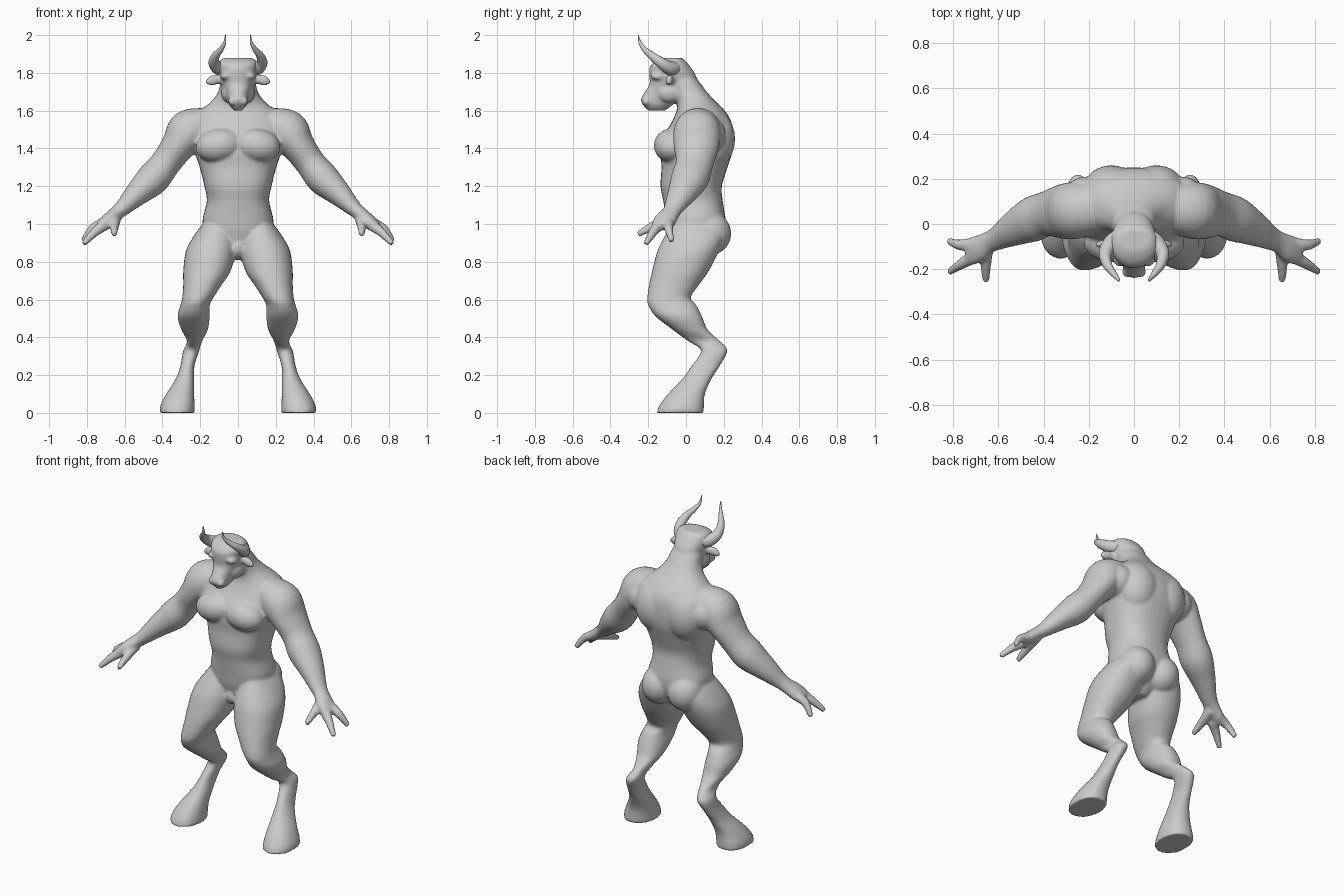
import bpy, bmesh, math
from mathutils import Vector, Matrix

N = 32


def spline(rows, steps=5):
    """Catmull-Rom through rows of numbers."""
    out = []
    for i in range(len(rows) - 1):
        p = [rows[max(i - 1, 0)], rows[i], rows[i + 1], rows[min(i + 2, len(rows) - 1)]]
        for k in range(steps):
            t = k / steps
            out.append([0.5 * (2 * b + (c - a) * t + (2 * a - 5 * b + 4 * c - d) * t * t
                               + (3 * b - a - 3 * c + d) * t ** 3) for a, b, c, d in zip(*p)])
    return out + [list(rows[-1])]


def circle(power):
    pts = []
    for i in range(N):
        a = 2 * math.pi * i / N
        c, s = math.cos(a), math.sin(a)
        pts.append((math.copysign(abs(c) ** (2 / power), c), math.copysign(abs(s) ** (2 / power), s)))
    return pts


def skin(bm, rings):
    vs = [[bm.verts.new(p) for p in r] for r in rings]
    for a, b in zip(vs, vs[1:]):
        for i in range(N):
            j = (i + 1) % N
            bm.faces.new((a[i], a[j], b[j], b[i]))
    bm.faces.new(vs[0][::-1])
    bm.faces.new(vs[-1])


def stack(bm, rows, power=2.0):
    """Horizontal slices: z, x0, x1, y0, y1."""
    shape = circle(power)
    skin(bm, [[Vector(((x0 + x1) / 2 + c * (x1 - x0) / 2, (y0 + y1) / 2 + s * (y1 - y0) / 2, z))
               for c, s in shape] for z, x0, x1, y0, y1 in spline(rows)])


def tube(bm, rows, ref=(0, 1, 0)):
    """Sweep: x, y, z, radius across, radius along ref."""
    rows = spline(rows)
    pts = [Vector(r[:3]) for r in rows]
    rings = []
    for i, r in enumerate(rows):
        t = (pts[min(i + 1, len(pts) - 1)] - pts[max(i - 1, 0)]).normalized()
        v = Vector(ref)
        v = (v - t * v.dot(t)).normalized()
        u = t.cross(v)
        rings.append([pts[i] + u * c * r[3] + v * s * r[4] for c, s in circle(2)])
    skin(bm, rings)


def ball(bm, loc, size, tilt=0):
    m = Matrix.Translation(loc) @ Matrix.Rotation(tilt, 4, 'Y') @ Matrix.Diagonal((*size, 1))
    bmesh.ops.create_uvsphere(bm, u_segments=24, v_segments=16, radius=1, matrix=m)


def mirror(bm):
    geo = bmesh.ops.duplicate(bm, geom=bm.verts[:] + bm.edges[:] + bm.faces[:])['geom']
    for v in geo:
        if isinstance(v, bmesh.types.BMVert):
            v.co.x = -v.co.x


def finish(bm, name):
    bmesh.ops.recalc_face_normals(bm, faces=bm.faces[:])
    for f in bm.faces:
        f.smooth = True
    me = bpy.data.meshes.new(name)
    bm.to_mesh(me)
    bm.free()
    ob = bpy.data.objects.new(name, me)
    bpy.context.collection.objects.link(ob)
    return ob


body = bmesh.new()

# leg: thigh, bent knee, hock and hoof
stack(body, [
    (1.02, .05, .17, -.06, .16), (.95, .02, .225, -.105, .20), (.86, .01, .275, -.15, .175),
    (.75, .04, .29, -.18, .12), (.68, .085, .29, -.195, .07), (.61, .13, .295, -.205, .025),
    (.57, .15, .305, -.20, .055), (.51, .15, .32, -.16, .085), (.44, .16, .30, -.07, .115),
    (.38, .19, .27, .01, .18), (.33, .205, .29, .08, .22), (.25, .23, .305, .03, .18),
    (.18, .232, .33, -.02, .135), (.10, .232, .38, -.095, .10), (.04, .23, .41, -.14, .095),
    (0, .23, .415, -.155, .095)], 2.2)

# arm from shoulder to palm
tube(body, [
    (.15, .07, 1.54, .08, .10), (.255, .06, 1.49, .118, .125), (.32, .055, 1.41, .09, .12),
    (.385, .045, 1.32, .08, .10), (.45, .02, 1.24, .087, .10), (.53, -.02, 1.165, .067, .078),
    (.60, -.06, 1.095, .046, .055), (.64, -.08, 1.06, .038, .048), (.69, -.11, 1.02, .035, .06),
    (.735, -.13, .985, .024, .055)])

# two fingers and thumb
for pts in ([(.70, -.09, 1.01), (.77, -.092, .975), (.82, -.075, .91)],
            [(.70, -.14, 1.0), (.76, -.175, .955), (.817, -.212, .895)],
            [(.65, -.09, 1.03), (.655, -.18, .985), (.655, -.255, .945)]):
    tube(body, [(*p, r, r) for p, r in zip(pts, (.032, .024, .015))])

# ear
tube(body, [(.07, -.075, 1.765, .018, .018), (.115, -.085, 1.765, .026, .02),
            (.145, -.09, 1.757, .026, .018), (.172, -.09, 1.748, .008, .008)])

# chest, buttock, shoulder blade, cheek, brow and nostril masses
ball(body, (.10, -.075, 1.415), (.125, .095, .09), .15)
ball(body, (.09, .125, .95), (.105, .115, .115))
ball(body, (.10, .14, 1.45), (.13, .12, .16))
ball(body, (.22, .10, 1.47), (.09, .11, .10))
ball(body, (.045, -.085, 1.695), (.045, .07, .055))
ball(body, (.062, -.15, 1.785), (.035, .04, .02), .25)
ball(body, (.028, -.212, 1.65), (.026, .024, .024))
mirror(body)

# torso and neck
stack(body, [(z, -x, x, y0, y1) for z, x, y0, y1 in (
    (.81, .04, -.03, .09), (.87, .10, -.07, .15), (.95, .17, -.095, .20), (1.02, .188, -.105, .21),
    (1.12, .165, -.12, .195), (1.20, .178, -.135, .19), (1.30, .203, -.13, .22),
    (1.38, .23, -.135, .245), (1.46, .25, -.12, .25), (1.54, .25, -.075, .24),
    (1.60, .20, -.05, .205), (1.65, .14, -.05, .155), (1.70, .105, -.07, .11),
    (1.76, .09, -.1, .065), (1.80, .07, -.1, .03))], 2.35)

# head with muzzle
stack(body, [(z, -x, x, y0, y1) for z, x, y0, y1 in (
    (1.60, .022, -.20, -.11), (1.63, .046, -.228, -.07), (1.66, .055, -.24, -.03),
    (1.70, .066, -.218, .03), (1.74, .085, -.193, .06), (1.79, .097, -.195, .05),
    (1.83, .103, -.192, .025), (1.86, .10, -.165, 0), (1.88, .075, -.12, -.02))], 2.2)

# groin
ball(body, (0, -.035, .875), (.05, .06, .06))

# fuse all masses into one smooth skin
ob = finish(body, "body")
rm = ob.modifiers.new("fuse", 'REMESH')
rm.mode = 'VOXEL'
rm.voxel_size = .008
rm.use_smooth_shade = True
sm = ob.modifiers.new("soften", 'SMOOTH')
sm.factor = .5
sm.iterations = 8

# horns
horns = bmesh.new()
tube(horns, [(x, y, z, r, r) for x, y, z, r in (
    (.06, -.055, 1.825, .038), (.10, -.085, 1.825, .037), (.127, -.13, 1.852, .029),
    (.118, -.18, 1.89, .021), (.09, -.22, 1.925, .014), (.071, -.243, 1.96, .008),
    (.066, -.253, 2.0, .002))], (1, 1, 0))
mirror(horns)
finish(horns, "horns")
